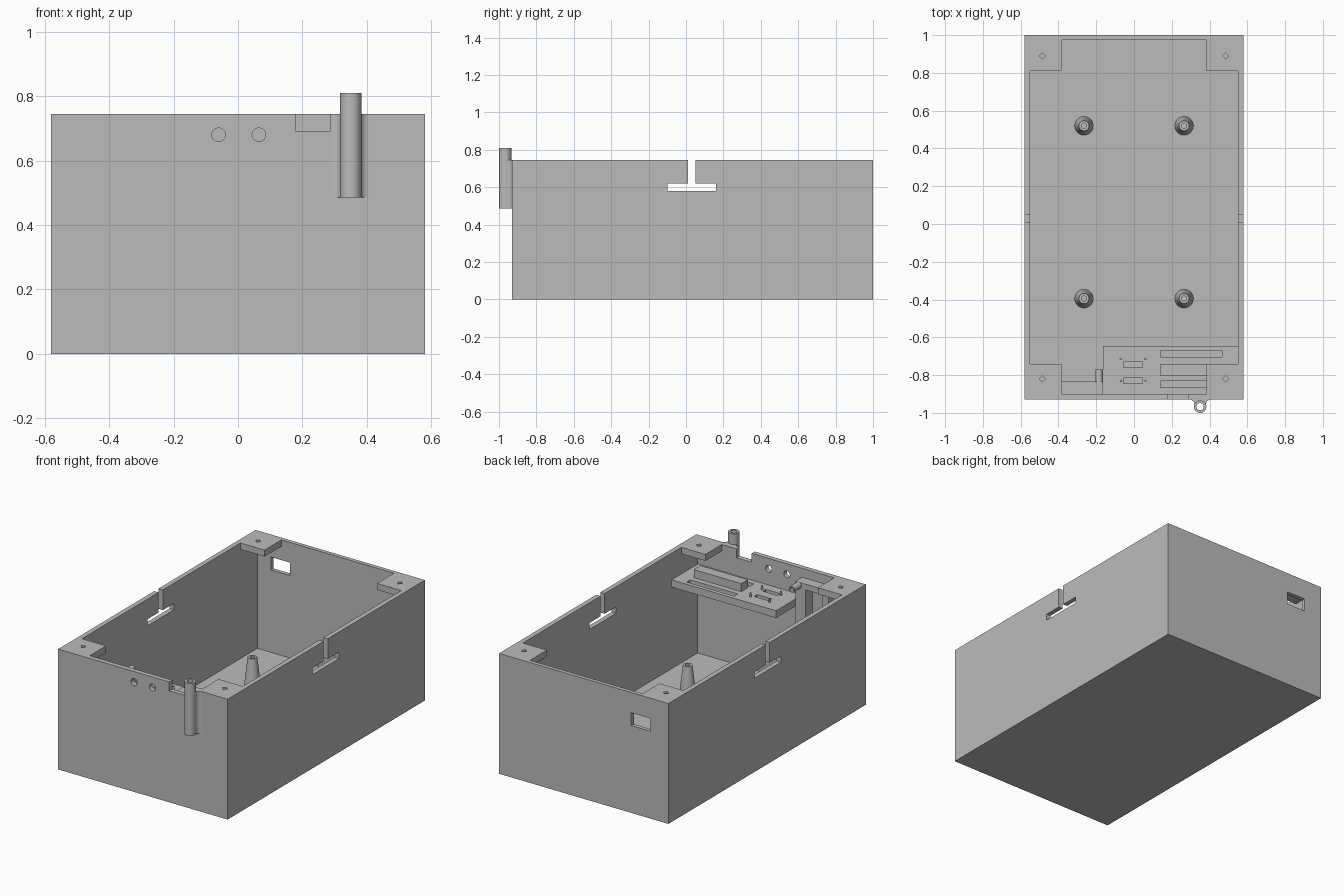
import bpy, bmesh, math

if "Cube" in bpy.data.objects:
    bpy.data.objects.remove(bpy.data.objects["Cube"])

grey = bpy.data.materials.new("light grey plastic")
grey.diffuse_color = (0.5, 0.5, 0.5, 1)
grey.use_nodes = True
grey.node_tree.nodes["Principled BSDF"].inputs["Base Color"].default_value = grey.diffuse_color


def make(name, bm):
    bmesh.ops.recalc_face_normals(bm, faces=bm.faces)
    me = bpy.data.meshes.new(name)
    bm.to_mesh(me)
    bm.free()
    me.materials.append(grey)
    ob = bpy.data.objects.new(name, me)
    bpy.context.collection.objects.link(ob)
    return ob


def prism(name, pts, z0, z1):
    bm = bmesh.new()
    f = bm.faces.new([bm.verts.new((x, y, z0)) for x, y in pts])
    r = bmesh.ops.extrude_face_region(bm, geom=[f])
    for v in r["geom"]:
        if isinstance(v, bmesh.types.BMVert):
            v.co.z = z1
    return make(name, bm)


def box(name, x0, x1, y0, y1, z0, z1):
    return prism(name, [(x0, y0), (x1, y0), (x1, y1), (x0, y1)], z0, z1)


def cone(name, x, y, z0, z1, r0, r1, n=32, along_y=False):
    """Cone or cylinder along z; along_y lays it down from y=z0 to y=z1 at height y."""
    bm = bmesh.new()
    bmesh.ops.create_cone(bm, cap_ends=True, segments=n, radius1=r0, radius2=r1, depth=abs(z1 - z0))
    for v in bm.verts:
        a, b, c = v.co
        c += (z0 + z1) / 2
        v.co = (x + a, c, y + b) if along_y else (x + a, y + b, c)
    return make(name, bm)


def cut(target, cutters, op='DIFFERENCE'):
    for c in cutters:
        m = target.modifiers.new("cut", 'BOOLEAN')
        m.operation, m.object, m.solver = op, c, 'EXACT'
        bpy.context.view_layer.update()
        ev = target.evaluated_get(bpy.context.evaluated_depsgraph_get())
        me = bpy.data.meshes.new_from_object(ev)
        target.modifiers.clear()
        target.data = me
        bpy.data.objects.remove(c)


def smooth(ob):
    bpy.ops.object.select_all(action='DESELECT')
    ob.select_set(True)
    bpy.context.view_layer.objects.active = ob
    bpy.ops.object.shade_smooth_by_angle(angle=math.radians(30))


H = 0.745
# Open case: cavity, opening that leaves four corner tabs
case = box("case", -0.58, 0.58, -0.93, 1.0, 0, H)
cut(case, [
    box("c", -0.55, 0.55, -0.90, 0.975, 0.03, 0.705),
    box("c", -0.385, 0.385, -0.90, 0.975, 0.6, 0.9),
    box("c", -0.55, 0.55, -0.74, 0.81, 0.6, 0.9),
    # T-shaped slots in both side walls
    box("c", -0.7, 0.7, -0.10, 0.16, 0.58, 0.62),
    box("c", -0.7, 0.7, 0.01, 0.05, 0.60, 0.9),
    # back window, front notch and front round holes
    box("c", -0.456, -0.325, 0.9, 1.1, 0.54, 0.62),
    box("c", 0.18, 0.285, -1.0, -0.87, 0.69, 0.9),
    cone("c", -0.06, 0.68, -1.0, -0.87, 0.021, 0.021, 32, True),
    cone("c", 0.065, 0.68, -1.0, -0.87, 0.021, 0.021, 32, True),
])
# Small screw holes in the corner tabs
cut(case, [cone("c", sx * 0.485, y, 0.67, 0.8, 0.017, 0.017, 4)
           for sx in (-1, 1) for y in (-0.82, 0.89)])
smooth(case)

# Tapered standoffs with a screw hole
for sx in (-1, 1):
    for y in (-0.395, 0.52):
        post = cone("standoff", sx * 0.265, y, 0.025, 0.226, 0.05, 0.027)
        cut(post, [cone("c", sx * 0.265, y, 0.10, 0.3, 0.014, 0.014)])
        smooth(post)

# Outer tube with a flared web joining it to the front wall
TX, TY, TR, F, A = 0.35, -0.967, 0.033, 0.0244, 0.055
tube = cone("outer_tube", TX, TY, 0.485, 0.81, TR, TR)
right = []
end = math.atan2(TY + 0.93 + F, -A)
if end < 0:
    end += 2 * math.pi
for i in range(9):
    t = math.pi / 2 + (end - math.pi / 2) * i / 8
    right.append((A + F * math.cos(t), -0.93 - F + F * math.sin(t)))
pts = [(TX + A, -0.925)] + [(TX + x, y) for x, y in right]
pts += [(TX - x, y) for x, y in reversed(right)] + [(TX - A, -0.925)]
web = prism("tube_web", pts, 0.485, H)
cut(tube, [web], 'UNION')
cut(tube, [cone("c", TX, TY, 0.4, 0.9, 0.019, 0.019)])
smooth(tube)

# Component shelf with slots
shelf = box("shelf", -0.165, 0.55, -0.902, -0.645, 0.535, 0.58)
cut(shelf, [box("c", 0.14, 0.465, y, y + 0.035, 0.5, 0.7) for y in (-0.705, -0.865)]
    + [box("c", -0.055, 0.045, y, y + 0.03, 0.5, 0.7) for y in (-0.76, -0.845)])
box("shelf_bar", 0.14, 0.465, -0.805, -0.74, 0.57, 0.63)
for x in (-0.07, 0.06):
    for y in (-0.715, -0.83):
        cone("shelf_peg", x, y, 0.57, 0.605, 0.006, 0.006, 12)

# Bracket beside the shelf: top rail, two legs and a hollow barrel
bracket = box("bracket", -0.39, -0.165, -0.902, -0.835, 0.42, 0.69)
cut(bracket, [box("c", -0.35, -0.235, -0.95, -0.8, 0.3, 0.655)])
barrel = cone("barrel", -0.185, 0.67, -0.84, -0.77, 0.02, 0.02, 24, True)
cut(barrel, [cone("c", -0.185, 0.67, -0.82, -0.7, 0.011, 0.011, 24, True)])
smooth(barrel)
